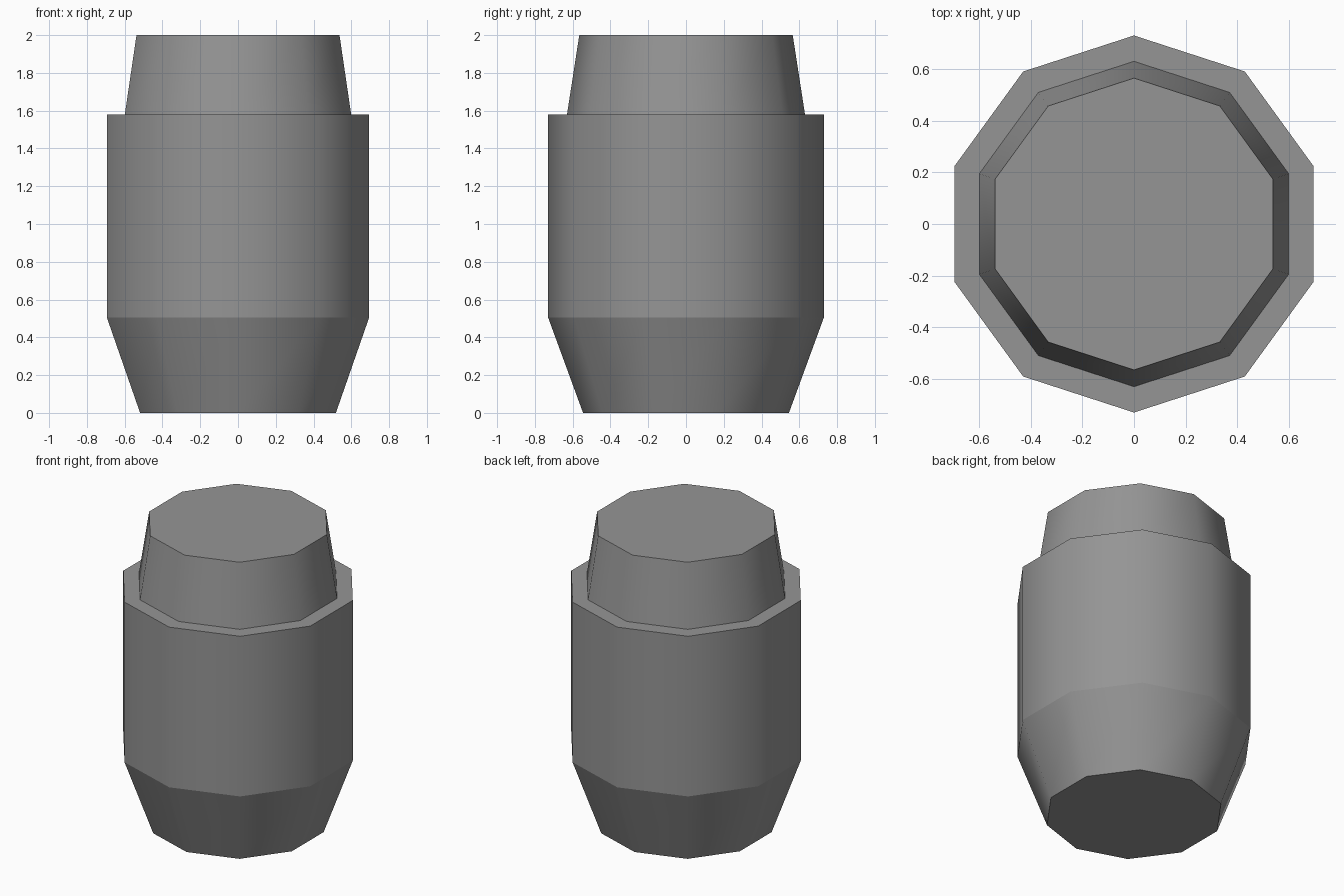
import bpy, bmesh, math

cube = bpy.data.objects.get("Cube")
if cube:
    bpy.data.objects.remove(cube, do_unlink=True)

SIDES = 10

grey = bpy.data.materials.new("mid grey")
grey.use_nodes = True
colour = (0.3, 0.3, 0.3, 1)
grey.diffuse_color = colour
grey.node_tree.nodes["Principled BSDF"].inputs["Base Color"].default_value = colour


def lathe(name, profile):
    """Closed ten-sided solid from (radius, height) rings, smooth round, sharp at each ring."""
    bm = bmesh.new()
    rings = []
    for radius, z in profile:
        angles = [math.pi / 2 + math.tau * i / SIDES for i in range(SIDES)]
        rings.append([bm.verts.new((radius * math.cos(a), radius * math.sin(a), z)) for a in angles])
    for low, high in zip(rings, rings[1:]):
        for i in range(SIDES):
            j = (i + 1) % SIDES
            bm.faces.new((low[i], low[j], high[j], high[i])).smooth = True
    bm.faces.new(rings[0][::-1])
    bm.faces.new(rings[-1])
    for ring in rings:
        for i in range(SIDES):
            bm.edges.get((ring[i - 1], ring[i])).smooth = False
    bmesh.ops.recalc_face_normals(bm, faces=bm.faces)
    mesh = bpy.data.meshes.new(name)
    bm.to_mesh(mesh)
    bm.free()
    mesh.materials.append(grey)
    obj = bpy.data.objects.new(name, mesh)
    bpy.context.collection.objects.link(obj)
    return obj


# Tapered base, straight barrel, flat shoulder and tapered cap in one shell
lathe("stepped_barrel", [(0.545, 0), (0.73, 0.505), (0.73, 1.58), (0.63, 1.58), (0.565, 2)])
